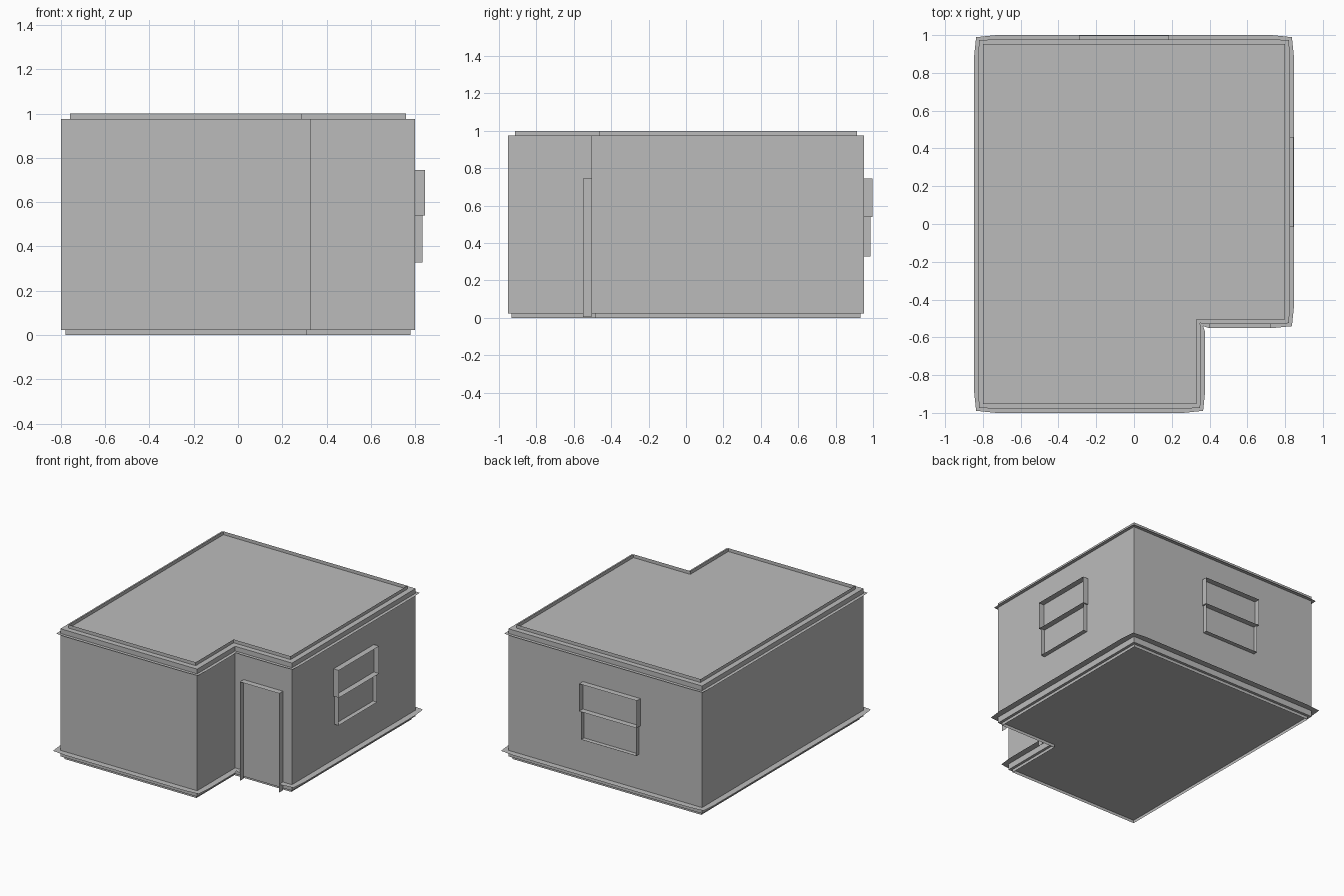
import bpy
import bmesh
from mathutils import Vector

cube = bpy.data.objects.get("Cube")
if cube:
    bpy.data.objects.remove(cube, do_unlink=True)

plaster = bpy.data.materials.new("plaster_grey")
plaster.use_nodes = True
GREY = (0.5, 0.5, 0.5, 1)
plaster.diffuse_color = GREY
plaster.node_tree.nodes["Principled BSDF"].inputs["Base Color"].default_value = GREY

# Wall plan, counter-clockwise, with the entrance notch at the front
PLAN = [Vector(p) for p in ((-0.8, -0.953), (0.33, -0.953), (0.33, -0.505),
                            (0.8, -0.505), (0.8, 0.953), (-0.8, 0.953))]
COUNT = len(PLAN)
DOOR_EDGE, DOOR_X = 2, (0.4, 0.725)


def make(name, faces):
    """Build one flat-shaded object from a list of polygons."""
    bm = bmesh.new()
    for face in faces:
        bm.faces.new([bm.verts.new(p) for p in face])
    bmesh.ops.remove_doubles(bm, verts=bm.verts, dist=0.0001)
    mesh = bpy.data.meshes.new(name)
    bm.to_mesh(mesh)
    bm.free()
    mesh.materials.append(plaster)
    obj = bpy.data.objects.new(name, mesh)
    bpy.context.collection.objects.link(obj)
    return obj


def direction(i):
    return (PLAN[(i + 1) % COUNT] - PLAN[i]).normalized()


def outward(i):
    d = direction(i)
    return Vector((d.y, -d.x))


def offset(dist):
    return [p + dist * (outward(i - 1 if i else COUNT - 1) + outward(i))
            for i, p in enumerate(PLAN)]


def at(points, z):
    return [(p.x, p.y, z) for p in points]


def upright(points, low, high):
    """Vertical sheets along a closed plan."""
    faces = []
    for i, a in enumerate(points):
        b = points[(i + 1) % len(points)]
        faces.append(at((a, b), low) + at((b, a), high))
    return faces


def ledge(name, z, corner, middle, gap=None):
    """Thin horizontal band around the walls, slightly tapered at corners."""
    outer = offset(corner)
    faces = []
    for i, a in enumerate(PLAN):
        j = (i + 1) % COUNT
        b, d, out = PLAN[j], direction(i), outward(i) * middle
        if gap and i == DOOR_EDGE:
            left, right = (Vector((x, a.y)) for x in gap)
            faces.append(at((a, outer[i], left + out, left), z))
            faces.append(at((right, right + out, outer[j], b), z))
        else:
            faces.append(at((a, outer[i], a + d * 0.07 + out,
                             b - d * 0.07 + out, outer[j], b), z))
    return make(name, faces)


# Walls with flat roof and floor
FLOOR, ROOF = 0.022, 0.975
make("walls", upright(PLAN, FLOOR, ROOF)
     + [at(PLAN, ROOF), at(PLAN[::-1], FLOOR)])

# Roof rim and plinth, set in from the walls
make("roof_rim", upright(offset(-0.04), ROOF, 1.0))
make("plinth", upright(offset(-0.02), 0.0, FLOOR))

# Projecting bands at the top and bottom of the walls
ledge("cornice", 0.94, 0.02, 0.025)
ledge("skirting", 0.067, 0.036, 0.047, DOOR_X)


def fins(name, origin, along, out, width, low, high, depth, sides):
    """Thin frame sheets standing out from a wall."""
    origin, along, out = Vector(origin), Vector(along), Vector(out) * depth
    a, b = origin, origin + along * width
    parts = {
        "start": at((a, a + out), low) + at((a + out, a), high),
        "end": at((b, b + out), low) + at((b + out, b), high),
        "bottom": at((a, b, b + out, a + out), low),
        "top": at((a, b, b + out, a + out), high),
    }
    return make(name, [parts[s] for s in sides])


# Door frame in the notch
fins("door_frame", (DOOR_X[0], -0.505), (1, 0), (0, -1),
     DOOR_X[1] - DOOR_X[0], 0.005, 0.745, 0.045, ("start", "end", "top"))

# Sash windows: the upper sash is wider and stands out further
ALL = ("start", "end", "bottom", "top")
for label, origin, along, out in (
        ("side", (0.8, -0.015), (0, 1), (1, 0)),
        ("back", (-0.29, 0.953), (1, 0), (0, 1))):
    fins(label + "_window_upper", origin, along, out,
         0.475, 0.54, 0.745, 0.044, ALL)
    inner = Vector(origin) + Vector(along) * 0.01
    fins(label + "_window_lower", inner, along, out,
         0.455, 0.327, 0.54, 0.034, ("start", "end", "bottom"))
